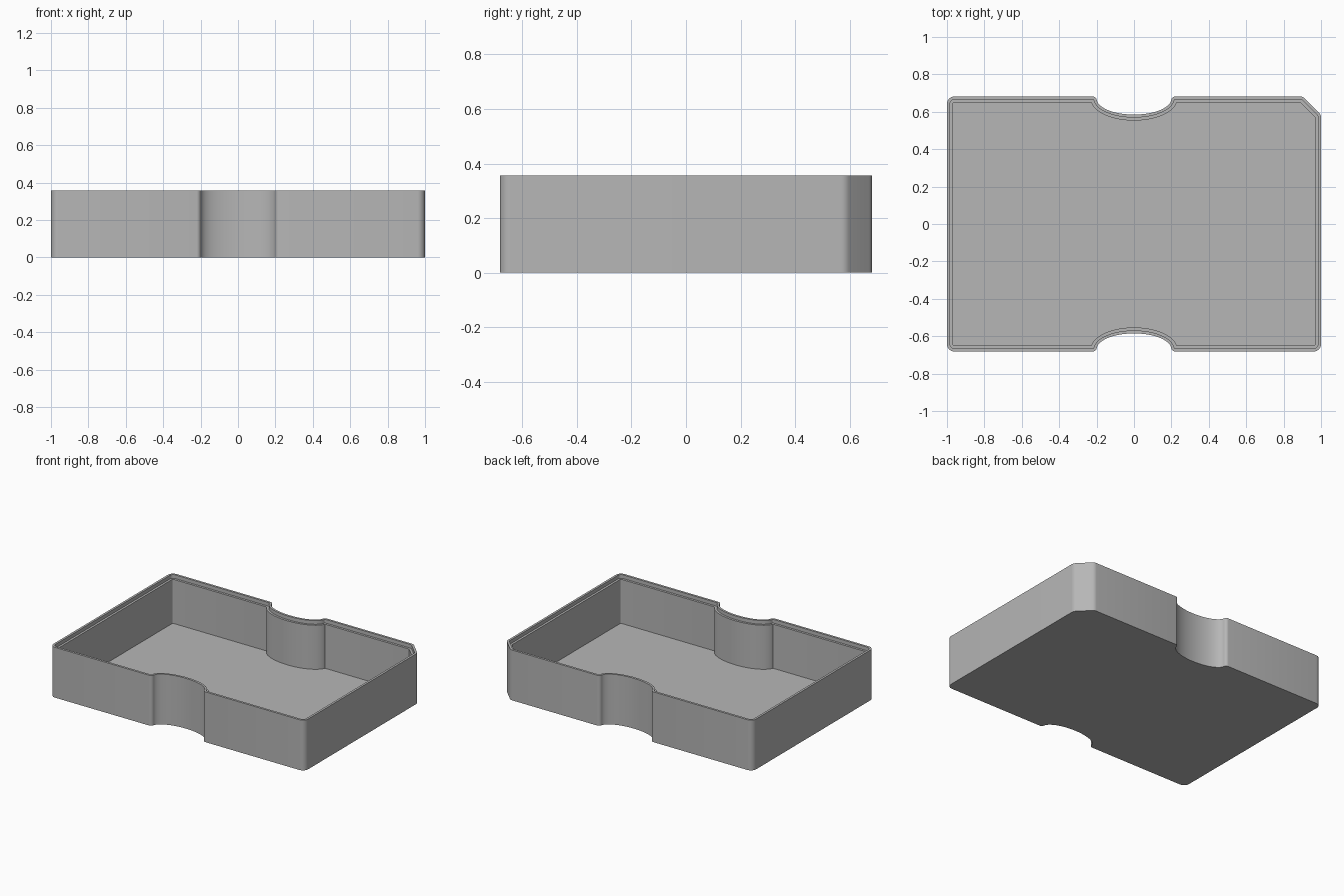
import bpy, bmesh, math
from mathutils import Vector

cube = bpy.data.objects.get("Cube")
if cube:
    bpy.data.objects.remove(cube, do_unlink=True)

HALF_X, HALF_Y, HEIGHT = 1.0, 0.682, 0.357
LEDGE_Z, FLOOR_Z = 0.331, 0.018
LIP, WALL = 0.016, 0.032          # insets of the rim lip and the inner wall
CHAMFER = 1.585                   # x + y on the cut corner


def arc(center, a, b, radius, steps):
    """Points of a short arc around center, from direction a to direction b."""
    return [center + a.lerp(b, i / steps).normalized() * radius
            for i in range(steps + 1)]


def rounded(prev, corner, nxt, radius, steps=6):
    """Round one convex corner."""
    u, v = (prev - corner).normalized(), (nxt - corner).normalized()
    half = u.angle(v) / 2
    center = corner + (u + v).normalized() * radius / math.sin(half)
    reach = radius / math.tan(half)
    return arc(center, corner + u * reach - center, corner + v * reach - center,
               radius, steps)


def notch(side, inset, steps=32):
    """Finger notch, side 1 = back (run towards -x), -1 = front."""
    y = HALF_Y - inset
    lip = max(0.022 - inset, 0.002)
    rx, ry, cy = 0.2 + inset, 0.085 + inset, 0.67
    start = math.asin((cy - y + lip) / ry)
    edge = rx * math.cos(start)
    pts = arc(Vector((edge + lip, y - lip)), Vector((0, 1)), Vector((-1, 0)), lip, 4)
    for i in range(1, steps):
        t = start + (math.pi - 2 * start) * i / steps
        pts.append(Vector((rx * math.cos(t), cy - ry * math.sin(t))))
    pts += arc(Vector((-edge - lip, y - lip)), Vector((1, 0)), Vector((0, 1)), lip, 4)
    return [p * side for p in pts]


def outline(inset):
    """Counter-clockwise tray outline, moved inwards by inset."""
    x, y = HALF_X - inset, HALF_Y - inset
    cut = CHAMFER - inset * math.sqrt(2)
    corners = [Vector(c) for c in
               ((x, -y), (x, cut - x), (cut - y, y), (-x, y), (-x, -y))]
    radius = max(0.04 - inset, 0.008)
    pts = []
    for i, c in enumerate(corners):
        pts += rounded(corners[i - 1], c, corners[(i + 1) % len(corners)], radius)
        if i == 2:
            pts += notch(1, inset)
    return pts + notch(-1, inset)


# Tray shell: outside wall, rim, ledge, inside wall and floor
bm = bmesh.new()
levels = ((0, 0), (0, HEIGHT), (LIP, HEIGHT), (LIP, LEDGE_Z),
          (WALL, LEDGE_Z), (WALL, FLOOR_Z))
rings = [[bm.verts.new((p.x, p.y, z)) for p in outline(inset)]
         for inset, z in levels]
for low, high in zip(rings, rings[1:]):
    for i in range(len(low)):
        j = (i + 1) % len(low)
        bm.faces.new((low[i], low[j], high[j], high[i]))
bm.faces.new(rings[0][::-1])
bm.faces.new(rings[-1])

mesh = bpy.data.meshes.new("tray")
bm.to_mesh(mesh)
bm.free()
tray = bpy.data.objects.new("tray", mesh)
bpy.context.collection.objects.link(tray)

# Grey plastic
grey = bpy.data.materials.new("light grey")
grey.use_nodes = True
colour = (0.47, 0.47, 0.47, 1)
grey.diffuse_color = colour
grey.node_tree.nodes["Principled BSDF"].inputs["Base Color"].default_value = colour
mesh.materials.append(grey)

bpy.context.view_layer.objects.active = tray
tray.select_set(True)
bpy.ops.object.shade_smooth_by_angle(angle=math.radians(30))
